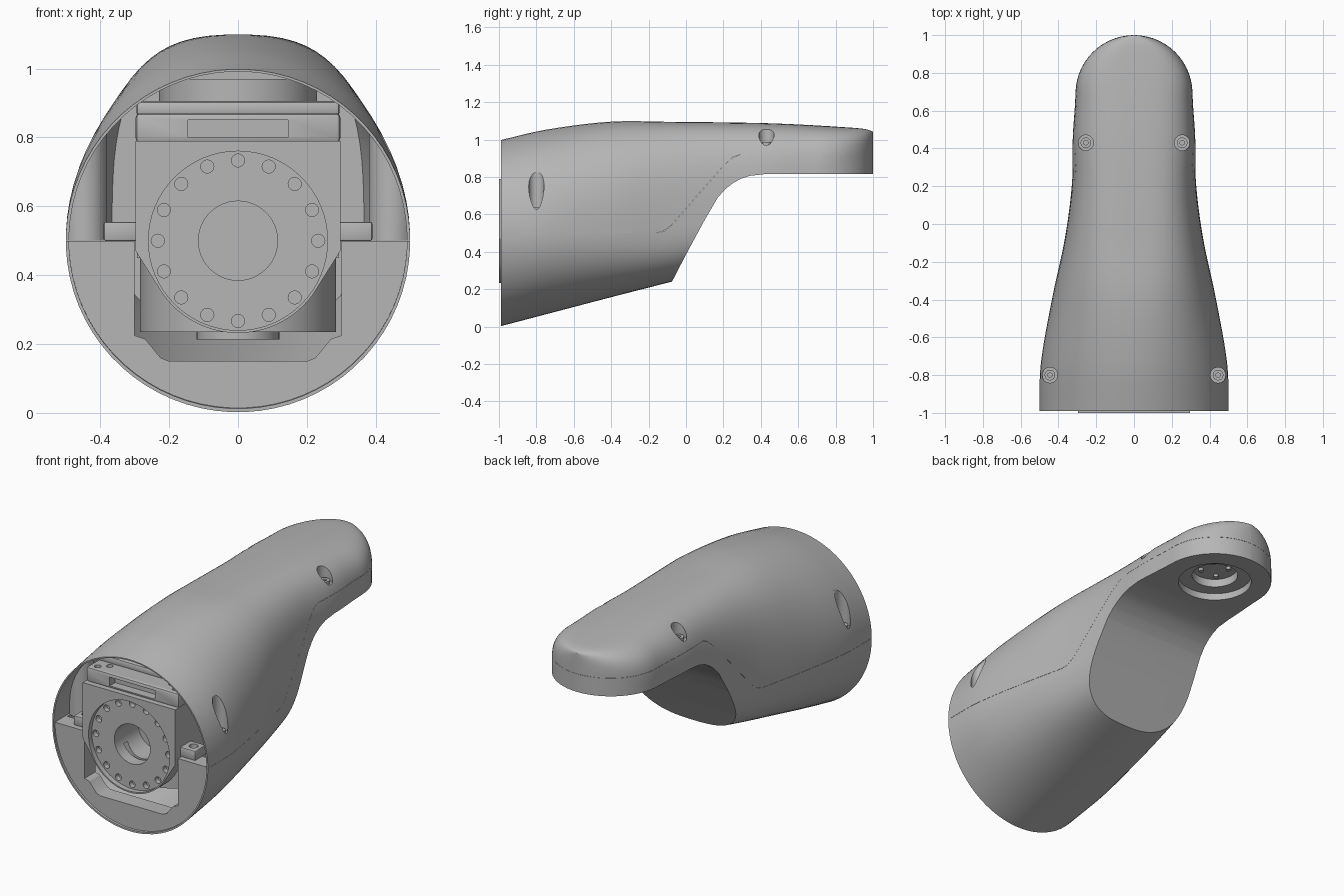
import bpy, bmesh
from math import sin, cos, pi, radians, sqrt, copysign
from mathutils import Matrix

if "Cube" in bpy.data.objects:
    bpy.data.objects.remove(bpy.data.objects["Cube"], do_unlink=True)

grey = bpy.data.materials.new("housing grey")
grey.use_nodes = True
grey.diffuse_color = (0.47, 0.47, 0.47, 1)
grey.node_tree.nodes["Principled BSDF"].inputs["Base Color"].default_value = (0.47, 0.47, 0.47, 1)
parts = []

# ---------- helpers ----------
def make(name, bm):
    bmesh.ops.recalc_face_normals(bm, faces=bm.faces)
    me = bpy.data.meshes.new(name)
    bm.to_mesh(me)
    bm.free()
    ob = bpy.data.objects.new(name, me)
    bpy.context.collection.objects.link(ob)
    return ob

def part(ob):
    parts.append(ob)
    return ob

def apply_mods(ob):
    bpy.context.view_layer.update()
    dg = bpy.context.evaluated_depsgraph_get()
    me = bpy.data.meshes.new_from_object(ob.evaluated_get(dg))
    ob.modifiers.clear()
    ob.data = me

def boolean(ob, cutter, op='DIFFERENCE'):
    m = ob.modifiers.new("cut", 'BOOLEAN')
    m.operation, m.solver, m.object = op, 'EXACT', cutter
    apply_mods(ob)
    bpy.data.objects.remove(cutter, do_unlink=True)

def cyl(name, r, centre, lo, hi, axis='Z', seg=32):
    """Cylinder along Z at (x, y) or along Y at (x, z), from lo to hi."""
    bm = bmesh.new()
    mid = (lo + hi) / 2
    if axis == 'Z':
        mat = Matrix.Translation((centre[0], centre[1], mid))
    else:
        mat = Matrix.Translation((centre[0], mid, centre[1])) @ Matrix.Rotation(pi / 2, 4, 'X')
    bmesh.ops.create_cone(bm, cap_ends=True, segments=seg, radius1=r, radius2=r,
                          depth=hi - lo, matrix=mat)
    return make(name, bm)

def prism(name, pts, lo, hi, axis):
    """Extrude a (y, z) outline along X, or an (x, z) outline along Y."""
    bm = bmesh.new()
    place = (lambda p, t: (t, p[0], p[1])) if axis == 'X' else (lambda p, t: (p[0], t, p[1]))
    a = [bm.verts.new(place(p, lo)) for p in pts]
    b = [bm.verts.new(place(p, hi)) for p in pts]
    bm.faces.new(a)
    bm.faces.new(b)
    for i in range(len(pts)):
        j = (i + 1) % len(pts)
        bm.faces.new((a[i], a[j], b[j], b[i]))
    return make(name, bm)

def box(name, x, y, z, bevel=0):
    ob = prism(name, [(x[0], z[0]), (x[1], z[0]), (x[1], z[1]), (x[0], z[1])], y[0], y[1], 'Y')
    if bevel:
        m = ob.modifiers.new("bevel", 'BEVEL')
        m.width, m.segments = bevel, 2
        apply_mods(ob)
    return ob

# ---------- lofted housing ----------
# y, half width, top, bottom, widest height, upper and lower roundness
STATIONS = [(-0.99, .5, .998, .002, .5, 2, 2), (-0.75, .495, 1.053, .065, .5, 2.08, 2.05),
            (-0.4, .435, 1.096, .157, .52, 2.4, 2.3), (-0.08, .367, 1.095, .239, .55, 3, 2.7),
            (0.2, .33, 1.092, .31, .65, 3.2, 3), (0.45, .325, 1.087, .35, .76, 3.1, 4),
            (0.69, .31, 1.076, .35, .81, 3.2, 4), (1.0, .31, 1.056, .35, .92, 3.2, 4)]
TIP_Y, TIP_R = .69, .31

def section(y):
    S, n = STATIONS, len(STATIONS)
    yc = min(max(y, S[0][0]), S[-1][0])
    i = max(k for k in range(n - 1) if S[k][0] <= yc)
    h = S[i + 1][0] - S[i][0]
    t = (yc - S[i][0]) / h
    def slope(k, c):
        a, b = max(k - 1, 0), min(k + 1, n - 1)
        return (S[b][c] - S[a][c]) / (S[b][0] - S[a][0])
    v = [(2*t**3 - 3*t*t + 1) * S[i][c] + (t**3 - 2*t*t + t) * h * slope(i, c)
         + (3*t*t - 2*t**3) * S[i + 1][c] + (t**3 - t*t) * h * slope(i + 1, c)
         for c in range(1, 7)]
    if y > TIP_Y:
        s = min((y - TIP_Y) / TIP_R, 1)
        v[0] = max(TIP_R * sqrt(1 - s * s), .004)
        v[1] -= .015 * s ** 12
    return v

def loft(name, ys, inset=0, seg=72):
    bm = bmesh.new()
    rings = []
    for y in ys:
        w, top, low, mid, nt, nb = section(y)
        ring = []
        for k in range(seg):
            a = 2 * pi * (k + .5) / seg
            c, s = cos(a), sin(a)
            n = nt if s > 0 else nb
            h = (top - mid if s > 0 else mid - low) - inset
            ring.append(bm.verts.new((copysign(abs(c) ** (2 / n), c) * (w - inset), y,
                                      mid + copysign(abs(s) ** (2 / n), s) * h)))
        rings.append(ring)
    for a, b in zip(rings, rings[1:]):
        for k in range(seg):
            j = (k + 1) % seg
            bm.faces.new((a[k], a[j], b[j], b[k]))
    bm.faces.new(rings[0])
    bm.faces.new(rings[-1])
    return make(name, bm)

def span(a, b, n):
    return [a + (b - a) * i / n for i in range(n + 1)]

def body(name):
    return loft(name, span(-.99, TIP_Y, 36) + [TIP_Y + TIP_R * sin(pi / 2 * i / 14) for i in range(1, 15)])

SEAM = [(-1.2, .5), (-.16, .5), (-.12, .51), (-.08, .54), (.2, .86), (.25, .905), (.29, .92), (1.2, .92)]
UNDERCUT = [(-.24, -.06), (-.075, .24), (0, .385), (.1, .57), (.17, .69), (.21, .735), (.25, .766),
            (.29, .789), (.34, .806), (.42, .815), (1.2, .815), (1.2, -.06)]
SCREWS = [(.445, -.8, .62), (-.445, -.8, .62), (.255, .43, .97), (-.255, .43, .97)]

# upper shell: thin wall, with screw bosses and bores
upper = part(body("upper_shell"))
boolean(upper, prism("above", [(y, z + .0005) for y, z in SEAM] + [(1.2, 1.5), (-1.2, 1.5)], -1, 1, 'X'), 'INTERSECT')
hollow = loft("hollow", span(-1.05, -.12, 24), .009)
for x, y, z in SCREWS[:2]:
    boolean(hollow, cyl("boss", .065, (x, y), -.3, 1.4))
boolean(upper, hollow)
for x, y, z in SCREWS:
    boolean(upper, cyl("bore", .041, (x, y), z, 1.4))
    head = part(cyl("shell_screw", .028, (x, y), z - .004, z + .018))
    boolean(head, cyl("socket", .013, (x, y), z + .004, z + .1, seg=6))

# lower shell: undercut neck, closed front with a pocket for the drive
lower = part(body("lower_shell"))
boolean(lower, prism("below", [(y, z - .0005) for y, z in SEAM] + [(1.2, -.5), (-1.2, -.5)], -1, 1, 'X'), 'INTERSECT')
boolean(lower, prism("undercut", UNDERCUT, -1, 1, 'X'))
boolean(lower, loft("front_recess", [-1.05, -1, -.978], .009))
boolean(lower, loft("lower_hollow", span(-.88, -.12, 20), .02))
pocket = [(-.3, .7), (-.3, .225), (-.27, .215), (-.225, .16), (-.2, .15)]
boolean(lower, prism("pocket", pocket + [(-x, z) for x, z in reversed(pocket)], -1.1, -.8, 'Y'))

# output socket under the tip
boolean(lower, cyl("wide_recess", .2, (0, TIP_Y), .7, .855, seg=48))
boolean(lower, cyl("deep_recess", .125, (0, TIP_Y), .7, .99, seg=48))
part(cyl("output_flange", .122, (0, TIP_Y), .9, .921, seg=48))
for k in range(4):
    a = pi / 4 + k * pi / 2
    part(cyl("output_bolt", .014, (.075 * cos(a), TIP_Y + .075 * sin(a)), .885, .905, seg=16))

# drive face plate with recessed bolt ring
arc = [(.268 * cos(radians(a)), .5 + .268 * sin(radians(a))) for a in range(-35, -146, -5)]
plate = part(prism("drive_plate", [(-.297, .79), (.297, .79), (.297, .47)] + arc + [(-.297, .47)], -1, -.9, 'Y'))
boolean(plate, cyl("ring_recess", .26, (0, .5), -1.1, -.97, 'Y', 64))
boolean(plate, cyl("centre_bore", .115, (0, .5), -1.1, -.8, 'Y', 48))
for k in range(16):
    a = k * pi / 8
    boolean(plate, cyl("bolt_hole", .019, (.233 * cos(a), .5 + .233 * sin(a)), -1.1, -.94, 'Y', 16))

# drive body behind the plate
block = part(box("drive_block", (-.293, .293), (-.905, -.6), (.45, .8)))
boolean(block, cyl("bore_end", .115, (0, .5), -1, -.75, 'Y', 48))
barrel = part(cyl("drive_barrel", .285, (0, -.6), .235, .8, seg=64))
boolean(barrel, cyl("bore_end", .115, (0, .5), -1, -.75, 'Y', 48))
part(cyl("barrel_foot", .12, (0, -.6), .213, .24, seg=48))
part(box("bridge_riser", (-.295, .295), (-.86, -.35), (.86, .905), .012))
part(cyl("barrel_collar", .23, (0, -.6), .9, .97, seg=64))
bridge = part(box("drive_bridge", (-.297, .297), (-.97, -.4), (.785, .87), .012))
boolean(bridge, box("notch", (-.145, .145), (-1.1, -.92), (.8, .85)))
for x in (-.25, -.2, .2, .25):
    boolean(bridge, cyl("bridge_hole", .018, (x, -.93 if abs(x) > .22 else -.89), .84, .9, seg=20))

# mounting tabs with screw holes
for s in (-1, 1):
    tab = part(box("mount_tab", sorted((s * .29, s * .39)), (-.95, -.85), (.499, .555), .006))
    boolean(tab, cyl("tab_hole", .024, (s * .345, -.9), .53, .6, seg=24))

# material and shading
bpy.ops.object.select_all(action='DESELECT')
for ob in parts:
    ob.data.materials.clear()
    ob.data.materials.append(grey)
    ob.select_set(True)
bpy.context.view_layer.objects.active = upper
bpy.ops.object.shade_smooth_by_angle(angle=radians(32))
